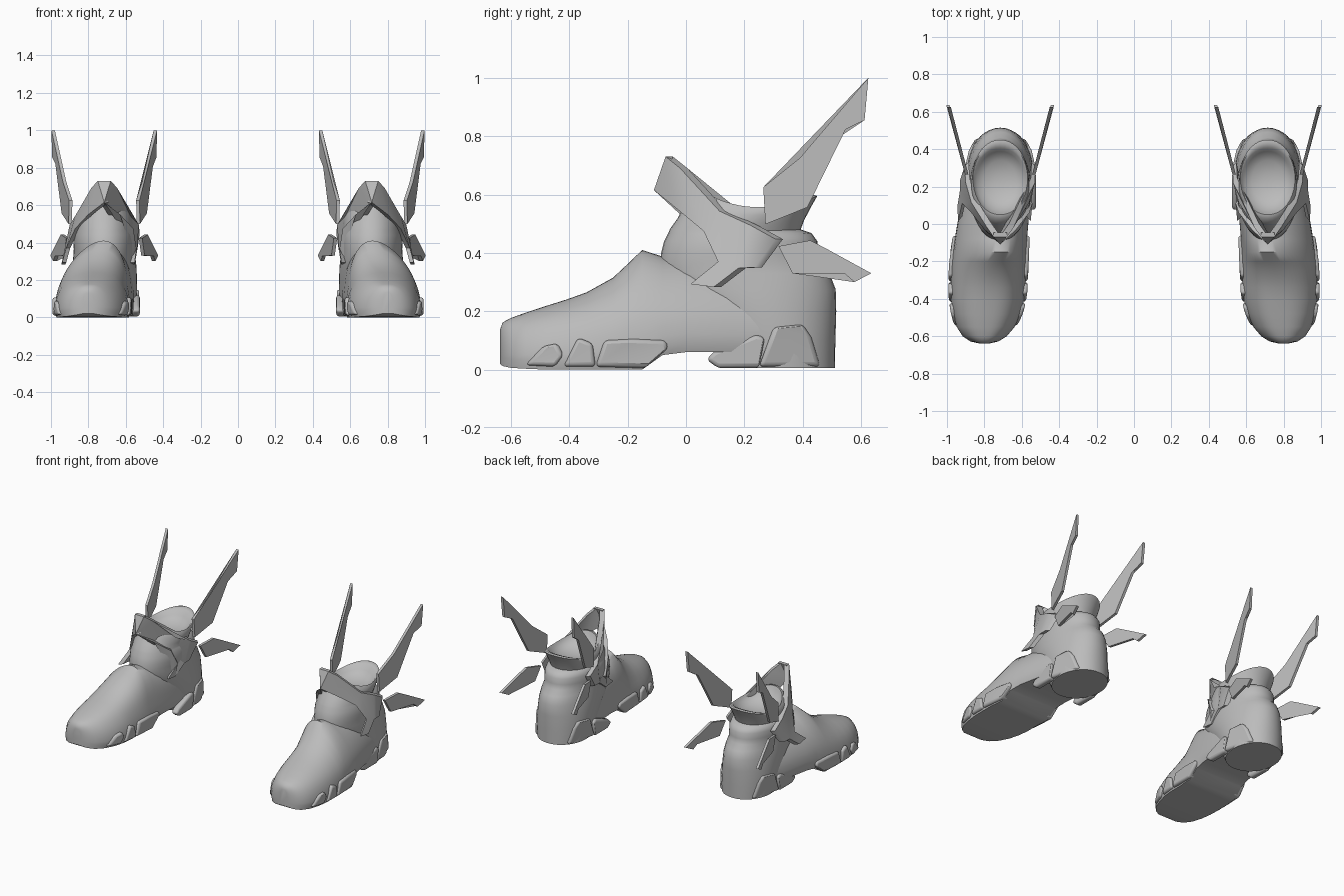
import bpy, bmesh
from math import sin, cos, pi, copysign, radians
from mathutils import Vector

cube = bpy.data.objects.get("Cube")
if cube:
    bpy.data.objects.remove(cube)

CX = 0.715  # ankle centre of the +x boot

grey = bpy.data.materials.new("mid_grey")
grey.use_nodes = True
grey.diffuse_color = (0.5, 0.5, 0.5, 1)
grey.node_tree.nodes["Principled BSDF"].inputs["Base Color"].default_value = (0.5, 0.5, 0.5, 1)


def finish(name, bm, angle=40, bevel=0):
    """Make an object, mirrored to the other boot."""
    bmesh.ops.recalc_face_normals(bm, faces=bm.faces)
    mesh = bpy.data.meshes.new(name)
    bm.to_mesh(mesh)
    bm.free()
    mesh.materials.append(grey)
    ob = bpy.data.objects.new(name, mesh)
    bpy.context.collection.objects.link(ob)
    bpy.ops.object.select_all(action='DESELECT')
    ob.select_set(True)
    bpy.context.view_layer.objects.active = ob
    bpy.ops.object.shade_smooth_by_angle(angle=radians(angle))
    if bevel:
        mod = ob.modifiers.new("bevel", 'BEVEL')
        mod.width, mod.segments = bevel, 3
    mirror = ob.modifiers.new("other_boot", 'MIRROR')
    mirror.use_mirror_merge = False


def loft(name, rings, angle=40):
    """Skin a row of closed rings and cap both ends."""
    bm = bmesh.new()
    rows = [[bm.verts.new(p) for p in ring] for ring in rings]
    n = len(rows[0])
    for a, b in zip(rows, rows[1:]):
        for i in range(n):
            j = (i + 1) % n
            bm.faces.new((a[i], a[j], b[j], b[i]))
    bm.faces.new(rows[0])
    bm.faces.new(rows[-1])
    finish(name, bm, angle)


def prism(bm, points, shift):
    """Add a plate: an outline given thickness along a vector."""
    a = [bm.verts.new(p) for p in points]
    b = [bm.verts.new(Vector(p) + Vector(shift)) for p in points]
    faces = [bm.faces.new(a), bm.faces.new(b)]
    for i in range(len(a)):
        j = (i + 1) % len(a)
        bm.faces.new((a[i], a[j], b[j], b[i]))
    bmesh.ops.triangulate(bm, faces=faces)


def lerp(table, y, col):
    for p, q in zip(table, table[1:]):
        if p[0] <= y <= q[0]:
            return p[col] + (q[col] - p[col]) * (y - p[0]) / (q[0] - p[0])
    return table[-1][col]


# Foot: y, centre x, half width, bottom, top
FOOT = [
    (-0.638, 0.80, 0.03, 0.02, 0.135),
    (-0.628, 0.80, 0.075, 0.012, 0.162),
    (-0.60, 0.798, 0.118, 0.006, 0.177),
    (-0.55, 0.793, 0.155, 0.003, 0.195),
    (-0.48, 0.787, 0.18, 0, 0.218),
    (-0.41, 0.783, 0.195, 0, 0.24),
    (-0.34, 0.78, 0.2, 0, 0.265),
    (-0.25, 0.78, 0.2, 0, 0.315),
    (-0.2, 0.775, 0.2, 0, 0.362),
    (-0.15, 0.772, 0.198, 0, 0.41),
    (-0.08, 0.765, 0.193, 0.05, 0.387),
    (0.0, 0.755, 0.19, 0.06, 0.385),
    (0.15, 0.735, 0.18, 0.06, 0.38),
    (0.32, 0.715, 0.16, 0.06, 0.34),
]


def foot_ring(y, cx, hw, bottom, top, n=28):
    """Half-round section that narrows and leans inward as it gets taller."""
    ring = []
    base = bottom + 0.03
    power = 0.8 + 1.2 * max(0, top - 0.2)
    for i in range(n + 1):
        t = pi * i / n
        c, s = cos(t), sin(t)
        z = base + (top - base) * s
        x = copysign(abs(c) ** power, c) * hw
        ring.append((cx + x - 0.4 * max(0, z - 0.15) ** 1.5, y, z))
    ring += [(cx - hw * 0.95, y, bottom), (cx + hw * 0.95, y, bottom)]
    return ring


loft("foot", [foot_ring(*row) for row in FOOT], 50)

# Ankle and heel: z, front y, back y, half width, rise of front and back
ANKLE = [
    (0.005, 0.13, 0.51, 0.165, 0),
    (0.1, 0.08, 0.512, 0.175, 0),
    (0.2, 0.0, 0.515, 0.175, 0),
    (0.275, -0.07, 0.513, 0.172, 0),
    (0.33, -0.09, 0.492, 0.165, 0),
    (0.365, -0.09, 0.46, 0.163, 0),
    (0.40, -0.085, 0.452, 0.165, 0),
    (0.44, -0.075, 0.45, 0.163, 0),
    (0.465, -0.06, 0.43, 0.156, 0.003),
    (0.475, -0.055, 0.393, 0.15, 0.005),
    (0.50, -0.03, 0.405, 0.154, 0.012),
    (0.53, 0.0, 0.43, 0.154, 0.03),
    (0.552, 0.03, 0.45, 0.15, 0.043),
    (0.557, 0.05, 0.435, 0.146, 0.042),
    (0.55, 0.058, 0.405, 0.14, 0.036),
    (0.53, 0.075, 0.388, 0.126, 0.025),
    (0.512, 0.12, 0.34, 0.085, 0.01),
    (0.505, 0.2, 0.27, 0.03, 0),
]


def ankle_ring(z, front, back, rx, rise, n=40):
    ring = []
    for i in range(n):
        t = 2 * pi * i / n
        c, s = cos(t), sin(t)
        lift = rise * s * s * (1.4 if s < 0 else 1)
        ring.append((CX + rx * copysign(abs(c) ** 0.95, c),
                     (front + back) / 2 + (back - front) / 2 * s, z + lift))
    return ring


loft("ankle_and_heel", [ankle_ring(*row) for row in ANKLE], 55)

# Wings: outlines in y and z, spreading outward toward the back
UPPER = [(0.265, 0.625), (0.39, 0.725), (0.625, 1.0), (0.612, 0.855),
         (0.547, 0.823), (0.416, 0.556), (0.272, 0.498)]
LOWER = [(0.317, 0.423), (0.426, 0.443), (0.478, 0.416), (0.635, 0.33),
         (0.577, 0.30), (0.546, 0.327), (0.365, 0.33)]
for name, outline, spread in (("upper_wings", UPPER, 0.26), ("lower_wings", LOWER, 0.27)):
    bm = bmesh.new()
    for side in (1, -1):
        prism(bm, [(CX + side * (0.172 + spread * (y - 0.27)), y, z) for y, z in outline],
              (side * 0.018, 0, 0))
    finish(name, bm, 25)

# Forked strap: y, z, distance from the ankle centre; low ends follow the foot outward
STRAP = [(-0.07, 0.73, 0.035), (-0.02, 0.69, 0.07), (0.115, 0.543, 0.155),
         (0.22, 0.495, 0.185), (0.307, 0.447, 0.19), (0.235, 0.35, 0.195),
         (0.18, 0.348, 0.195), (0.095, 0.283, 0.196), (0.015, 0.293, 0.194),
         (0.11, 0.37, 0.188), (0.06, 0.475, 0.155), (-0.03, 0.55, 0.085), (-0.11, 0.615, 0)]
bm = bmesh.new()
for side in (1, -1):
    prism(bm, [(CX + side * d + 0.2 * max(0, 0.45 - z), y, z) for y, z, d in STRAP],
          (-side * 0.022, 0.025, 0))
prism(bm, [(CX - 0.035, -0.07, 0.73), (CX + 0.035, -0.07, 0.73), (CX, -0.11, 0.615)], (0, 0.025, 0))
finish("forked_strap", bm, 50)

# Sole treads along both sides of the foot
TREADS = [
    [(-0.55, 0.015), (-0.49, 0.08), (-0.44, 0.09), (-0.42, 0.05), (-0.45, 0.01)],
    [(-0.42, 0.01), (-0.37, 0.11), (-0.32, 0.09), (-0.31, 0.01)],
    [(-0.31, 0.01), (-0.28, 0.1), (-0.18, 0.105), (-0.07, 0.1), (-0.06, 0.075), (-0.14, 0.005)],
]
bm = bmesh.new()
for side in (1, -1):
    for outline in TREADS:
        prism(bm, [(lerp(FOOT, y, 1) + side * (lerp(FOOT, y, 2) - 0.04), y, z)
                   for y, z in outline], (side * 0.053, 0, 0))
finish("front_treads", bm, 35, 0.014)

# Heel blocks
HEEL = [
    [(0.07, 0.035), (0.1, 0.065), (0.24, 0.12), (0.27, 0.11), (0.25, 0.005), (0.11, 0.005)],
    [(0.25, 0.01), (0.30, 0.145), (0.40, 0.155), (0.43, 0.11), (0.46, 0.01)],
]
bm = bmesh.new()
for side in (1, -1):
    for outline in HEEL:
        prism(bm, [(CX + side * (0.145 - 1.2 * max(0, y - 0.33) ** 1.5), y, z)
                   for y, z in outline], (side * 0.045, 0, 0))
finish("heel_blocks", bm, 35, 0.014)
